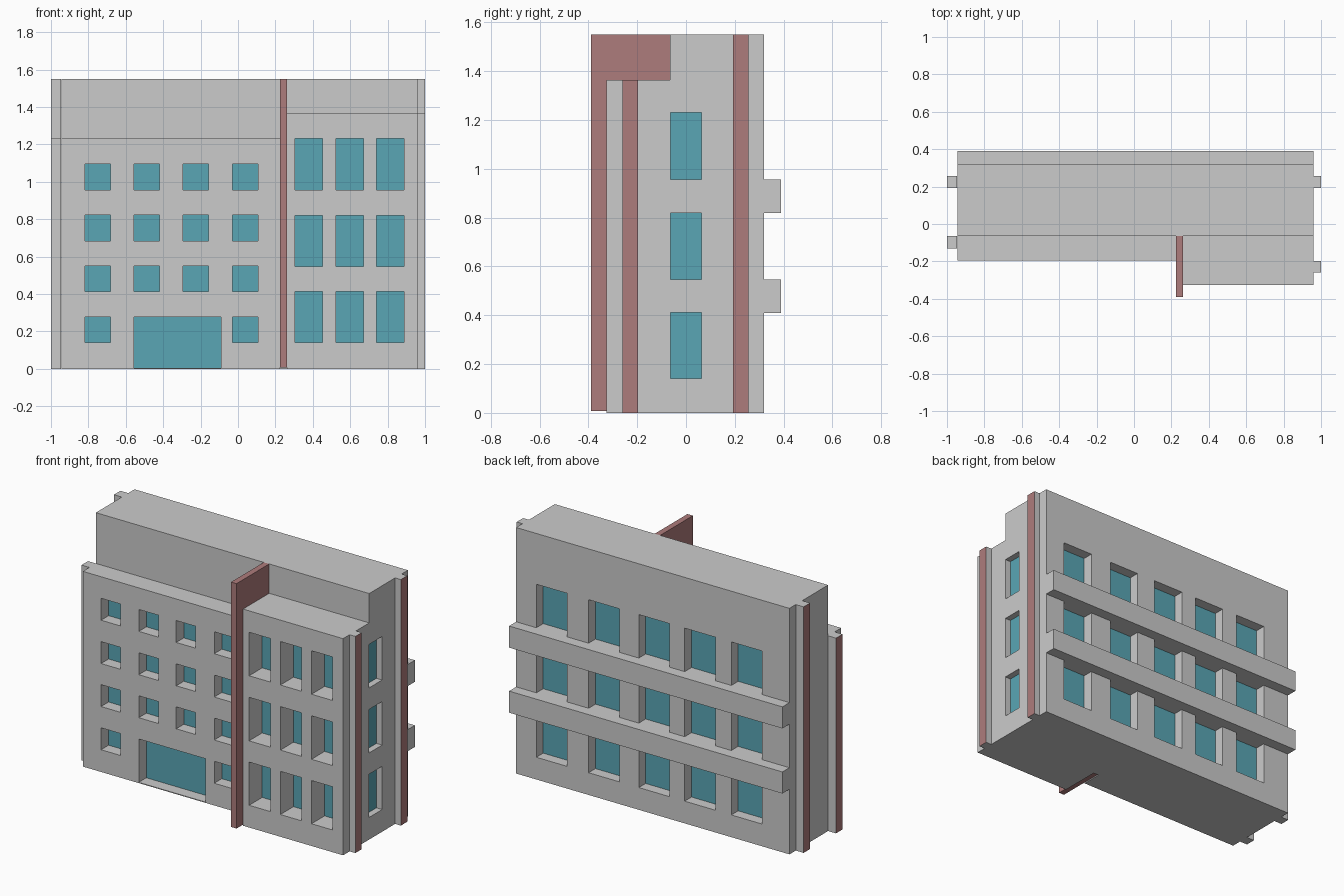
import bpy, bmesh
from mathutils import Matrix, Vector

if "Cube" in bpy.data.objects:
    bpy.data.objects.remove(bpy.data.objects["Cube"])


def material(name, color):
    m = bpy.data.materials.new(name)
    m.diffuse_color = color
    m.use_nodes = True
    m.node_tree.nodes["Principled BSDF"].inputs["Base Color"].default_value = m.diffuse_color
    return m


RED = material("red_render", (0.42, 0.20, 0.20, 1))
GLASS = material("teal_glass", (0.10, 0.38, 0.46, 1))


def boxes(name, extents, mat=None):
    """One object made of boxes given as (x0, x1, y0, y1, z0, z1)."""
    bm = bmesh.new()
    for x0, x1, y0, y1, z0, z1 in extents:
        centre = Vector((x0 + x1, y0 + y1, z0 + z1)) / 2
        size = (x1 - x0, y1 - y0, z1 - z0, 1)
        bmesh.ops.create_cube(bm, size=1, matrix=Matrix.Translation(centre) @ Matrix.Diagonal(size))
    mesh = bpy.data.meshes.new(name)
    bm.to_mesh(mesh)
    bm.free()
    if mat:
        mesh.materials.append(mat)
    ob = bpy.data.objects.new(name, mesh)
    bpy.context.collection.objects.link(ob)
    return ob


def glaze(wall, label, rects, axis, face, inward, depth):
    """Recess the rectangles (a0, a1, z0, z1) into a wall and set panes at the back."""
    def slab(d0, d1):
        lo, hi = sorted((face + inward * d0, face + inward * d1))
        if axis == "y":
            return [(a0, a1, lo, hi, z0, z1) for a0, a1, z0, z1 in rects]
        return [(lo, hi, a0, a1, z0, z1) for a0, a1, z0, z1 in rects]
    cutter = boxes(label + "_cutter", slab(-0.05, depth + 0.01))
    cutter.hide_render = True
    cutter.hide_viewport = True
    mod = wall.modifiers.new(label, "BOOLEAN")
    mod.operation = "DIFFERENCE"
    mod.solver = "EXACT"
    mod.object = cutter
    boxes(label + "_glass", slab(depth, depth + 0.01), GLASS)


# Building masses
XL, XR = -0.945, 0.96
tower = boxes("main_block", [(XL, XR, -0.065, 0.32, 0, 1.55)])
left_wing = boxes("left_wing", [(XL, 0.225, -0.195, -0.065, 0, 1.23)])
right_wing = boxes("right_wing", [(0.263, XR, -0.325, -0.065, 0, 1.365)])

# Red dividing fin
boxes("dividing_fin", [(0.225, 0.263, -0.39, -0.065, 0.007, 1.55)], RED)

# Rear balcony bands
boxes("rear_balconies", [(XL, XR, 0.32, 0.39, z, z + 0.136) for z in (0.41, 0.82)])

# End pilasters: only the outward face is red
for name, ext, side in (
    ("right_front_pilaster", (XR, 1, -0.26, -0.197, 0, 1.365), 1),
    ("right_rear_pilaster", (XR, 1, 0.193, 0.257, 0, 1.55), 1),
    ("left_front_pilaster", (-1, XL, -0.13, -0.065, 0, 1.23), -1),
    ("left_rear_pilaster", (-1, XL, 0.193, 0.257, 0, 1.55), -1),
):
    ob = boxes(name, [ext])
    ob.data.materials.append(None)
    ob.data.materials.append(RED)
    for p in ob.data.polygons:
        p.material_index = 1 if p.normal.x * side > 0.5 else 0

# Tall windows share three storeys
FLOORS = [(0.14, 0.412), (0.546, 0.82), (0.956, 1.23)]

# Left wing: small windows and the wide entrance
small = [(x, x + 0.136, z, z + 0.138)
         for j, z in enumerate((0.14, 0.412, 0.683, 0.956))
         for i, x in enumerate((-0.818, -0.555, -0.294, -0.029))
         if not (j == 0 and i in (1, 2))]
glaze(left_wing, "left_windows", small + [(-0.555, -0.09, 0.005, 0.278)], "y", -0.195, 1, 0.075)

# Right wing windows
glaze(right_wing, "right_windows",
      [(x, x + 0.148, a, b) for x in (0.305, 0.523, 0.74) for a, b in FLOORS],
      "y", -0.325, 1, 0.13)

# Side windows
glaze(tower, "side_windows", [(-0.0645, 0.064, a, b) for a, b in FLOORS], "x", XR, -1, 0.04)

# Rear windows, just clear of the balcony edges
glaze(tower, "rear_windows",
      [(x, x + 0.215, a, b) for x in (-0.755, -0.43, -0.11, 0.24, 0.604) for a, b in FLOORS],
      "y", 0.32, -1, 0.068)
